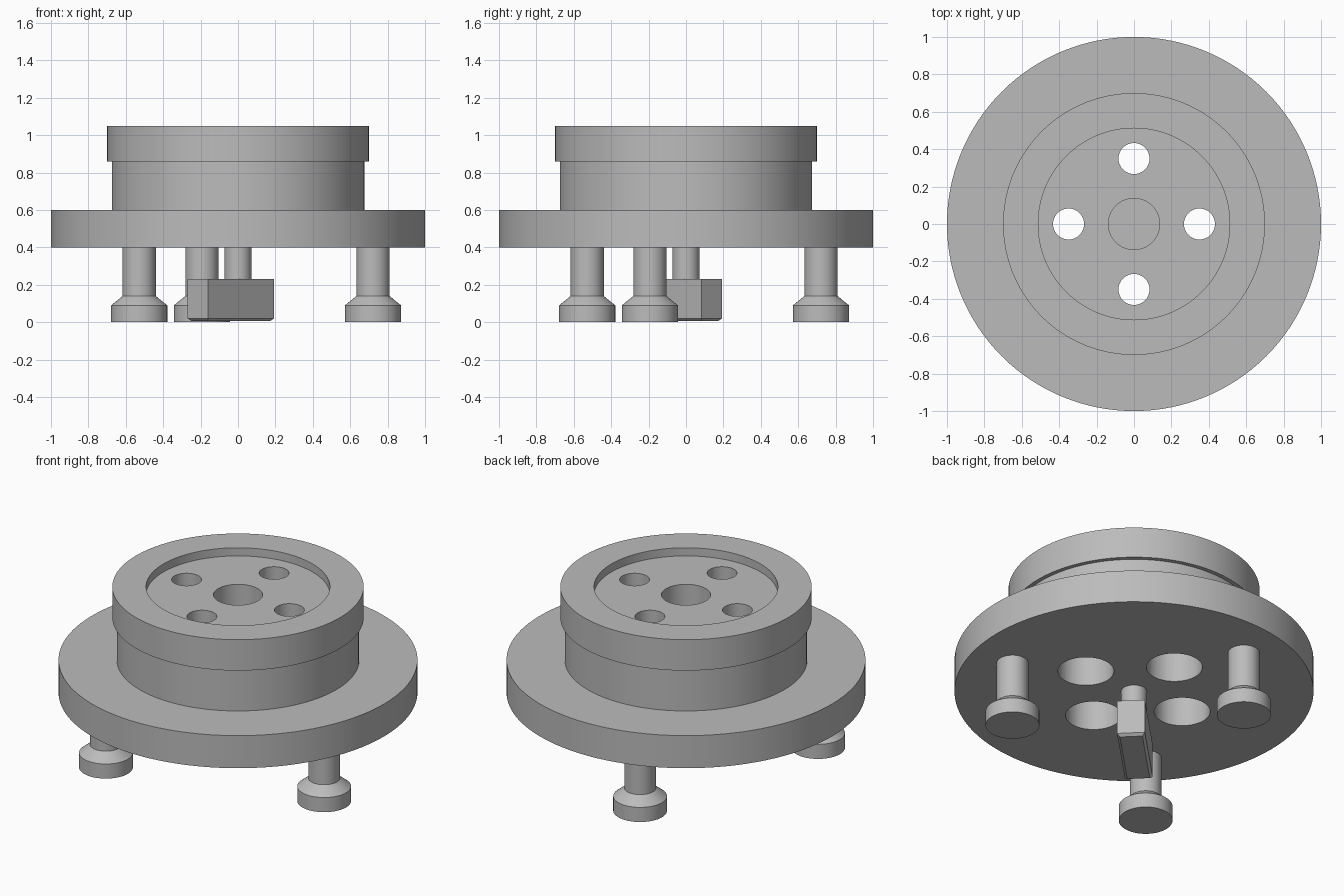
import bpy, bmesh, math
from mathutils import Matrix

cube = bpy.data.objects.get("Cube")
if cube:
    bpy.data.objects.remove(cube, do_unlink=True)

grey = bpy.data.materials.new("plain grey")
grey.use_nodes = True
color = (0.5, 0.5, 0.5, 1)
grey.diffuse_color = color
grey.node_tree.nodes["Principled BSDF"].inputs["Base Color"].default_value = color


def add_object(name, bm):
    bmesh.ops.recalc_face_normals(bm, faces=bm.faces)
    mesh = bpy.data.meshes.new(name)
    bm.to_mesh(mesh)
    bm.free()
    mesh.materials.append(grey)
    obj = bpy.data.objects.new(name, mesh)
    bpy.context.collection.objects.link(obj)
    return obj


def lathe(name, profile, x=0, y=0, steps=96):
    """Revolve (radius, height) points, from axis to axis, around z."""
    bm = bmesh.new()
    points = [bm.verts.new((r, 0, z)) for r, z in profile]
    edges = [bm.edges.new(pair) for pair in zip(points, points[1:])]
    bmesh.ops.spin(bm, geom=points + edges, cent=(0, 0, 0), axis=(0, 0, 1),
                   angle=math.tau, steps=steps, use_merge=True)
    bmesh.ops.remove_doubles(bm, verts=bm.verts, dist=1e-5)
    bmesh.ops.translate(bm, verts=bm.verts, vec=(x, y, 0))
    return add_object(name, bm)


def smooth(obj):
    bpy.ops.object.select_all(action='DESELECT')
    obj.select_set(True)
    bpy.context.view_layer.objects.active = obj
    bpy.ops.object.shade_smooth_by_angle(angle=math.radians(30))


def polar(radius, degrees):
    a = math.radians(degrees)
    return radius * math.cos(a), radius * math.sin(a)


# Flanged hub with undercut rim, dished top and blind centre bore
hub = lathe("flanged_hub", [
    (0, 0.4), (1, 0.4), (1, 0.6), (0.675, 0.6), (0.675, 0.86), (0.7, 0.86),
    (0.7, 1.05), (0.512, 1.05), (0.512, 1.0), (0.137, 1.0), (0.137, 0.8), (0, 0.8)],
    steps=128)

# Four through holes, counterbored from below
for i in range(4):
    x, y = polar(0.35, 90 * i)
    cutter = lathe("bolt_hole_cutter", [
        (0, 0.3), (0.156, 0.3), (0.156, 0.8), (0.083, 0.8), (0.083, 1.2), (0, 1.2)],
        x, y, 48)
    cutter.hide_render = True
    cut = hub.modifiers.new("bolt_hole", 'BOOLEAN')
    cut.operation = 'DIFFERENCE'
    cut.solver = 'EXACT'
    cut.object = cutter
    bpy.context.view_layer.objects.active = hub
    bpy.ops.object.modifier_apply(modifier=cut.name)
    bpy.data.objects.remove(cutter, do_unlink=True)
smooth(hub)

# Three legs with flared feet
for i, name in enumerate(("left_leg", "back_leg", "right_leg")):
    x, y = polar(0.747, 120 * i - 15)
    smooth(lathe(name, [(0, 0), (0.15, 0), (0.15, 0.09), (0.0885, 0.14),
                        (0.0885, 0.41), (0, 0.41)], x, y, 48))

# Centre shaft carrying the latch bar
smooth(lathe("centre_shaft", [(0, 0.2), (0.072, 0.2), (0.072, 0.41), (0, 0.41)], steps=48))

# Diagonal latch bar, chamfered along its lower edges
bm = bmesh.new()
bmesh.ops.create_cube(bm, size=1)
bmesh.ops.transform(bm, verts=bm.verts, matrix=Matrix.Translation((-0.054, 0, 0.118))
                    @ Matrix.Diagonal((0.5, 0.156, 0.224, 1)))
lower = [e for e in bm.edges if all(v.co.z < 0.1 for v in e.verts)]
bmesh.ops.bevel(bm, geom=lower, offset=0.015, segments=1, affect='EDGES')
bmesh.ops.rotate(bm, verts=bm.verts, cent=(0, 0, 0),
                 matrix=Matrix.Rotation(math.radians(45), 3, 'Z'))
add_object("latch_bar", bm)
